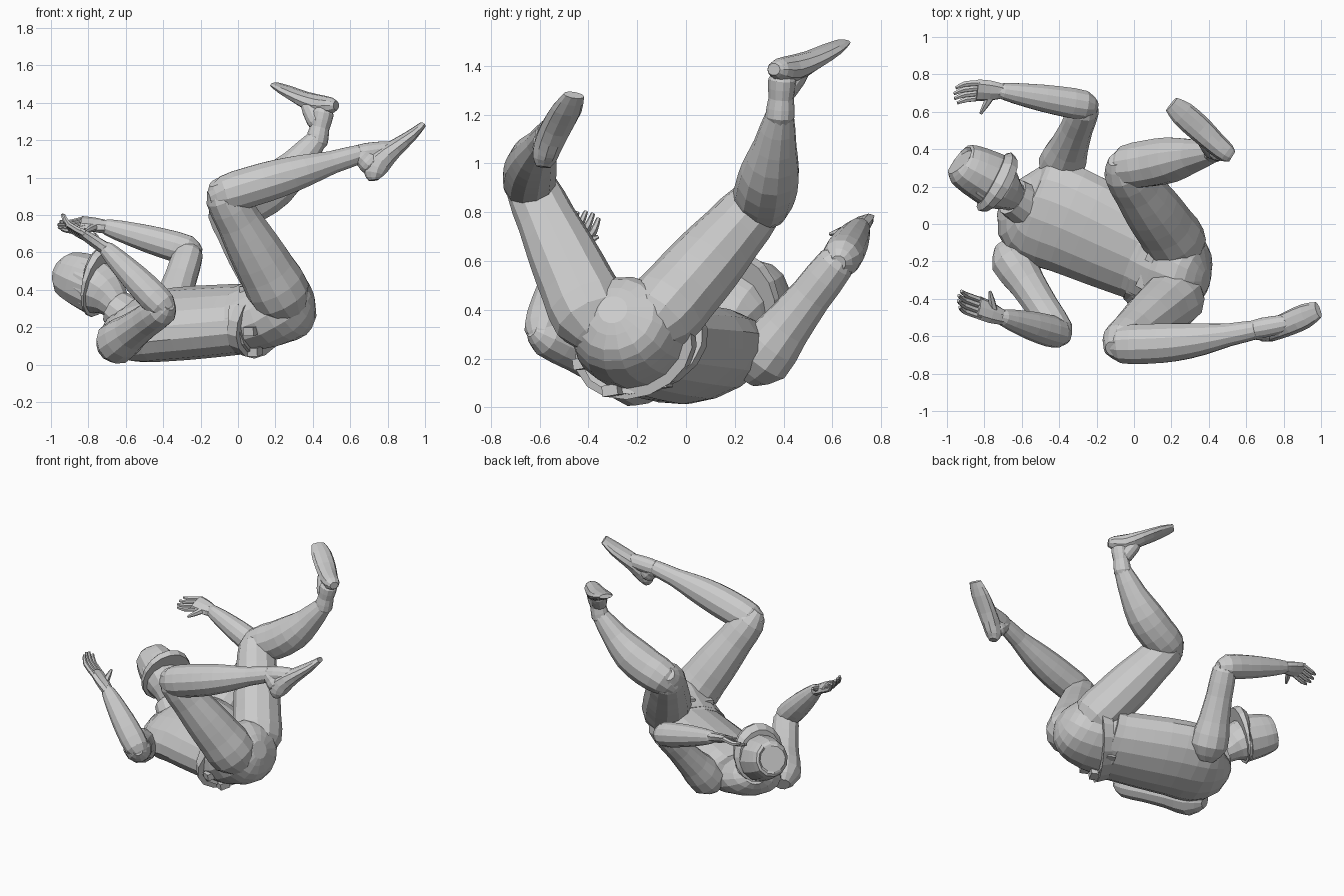
import bpy, bmesh
from math import cos, sin, pi
from mathutils import Vector as V


def catmull(a, b, c, d, t):
    return [0.5 * (2*q + (r-p)*t + (2*p-5*q+4*r-s)*t*t + (3*q-p-3*r+s)*t**3)
            for p, q, r, s in zip(a, b, c, d)]


def loft(name, secs, w, n=12, sub=2):
    """Tube through (x, y, z, half_width, half_thickness) sections; w = width direction."""
    k, pts = len(secs), []
    for i in range(k - 1):
        for j in range(sub):
            pts.append(catmull(secs[max(i-1, 0)], secs[i], secs[i+1], secs[min(i+2, k-1)], j/sub))
    pts.append(secs[-1])
    bm = bmesh.new()
    rings = []
    for i, p in enumerate(pts):
        t = (V(pts[min(i+1, len(pts)-1)][:3]) - V(pts[max(i-1, 0)][:3])).normalized()
        a = V(w)
        a = (a - t * a.dot(t)).normalized()
        b = t.cross(a)
        c = V(p[:3])
        rings.append([bm.verts.new(c + a*cos(2*pi*q/n)*p[3] + b*sin(2*pi*q/n)*p[4]) for q in range(n)])
    for r, s in zip(rings, rings[1:]):
        for q in range(n):
            bm.faces.new((r[q], r[(q+1) % n], s[(q+1) % n], s[q]))
    bm.faces.new(rings[0][::-1])
    bm.faces.new(rings[-1])
    bmesh.ops.recalc_face_normals(bm, faces=bm.faces)
    me = bpy.data.meshes.new(name)
    bm.to_mesh(me)
    bm.free()
    ob = bpy.data.objects.new(name, me)
    bpy.context.collection.objects.link(ob)
    return ob


def limb(name, a, b, radii, w=(0, 1, 0.3), bow=(0, 0, 0)):
    """Round-ended limb segment with radii spread evenly from a to b."""
    a, b, bow = V(a), V(b), V(bow)
    d = (b - a).normalized()
    m = len(radii) - 1
    secs = [(*(a - d*radii[0]*0.85), radii[0]*0.4, radii[0]*0.4)]
    for i, r in enumerate(radii):
        secs.append((*(a.lerp(b, i/m) + bow*sin(pi*i/m)), r, r))
    secs.append((*(b + d*radii[-1]*0.85), radii[-1]*0.4, radii[-1]*0.4))
    return loft(name, secs, w)


def hand(side, wrist, knuckle, tip, w, thumb):
    """Flat palm, four fingers and a thumb."""
    wr, kn, tp, w = V(wrist), V(knuckle), V(tip), V(w).normalized()
    loft(side + "_palm", [(*wr, .042, .036), (*wr.lerp(kn, .5), .06, .032), (*kn, .064, .024)], w, 8)
    for i in range(4):
        o = w * (i - 1.5)
        e = tp - (tp - kn) * (.05 + .1*abs(i - 1.5))
        mid = kn.lerp(e, .55) + (tp - kn).cross(w) * .12
        loft(f"{side}_finger_{i+1}", [(*(kn - (kn-wr)*.15 + o*.03), .017, .017),
             (*(mid + o*.031), .016, .016), (*(e + o*.03), .009, .009)], w, 6)
    th = V(thumb)
    base = wr.lerp(kn, .35)
    loft(side + "_thumb", [(*base, .026, .024), (*base.lerp(th, .6), .018, .018), (*th, .008, .008)], (kn - wr), 6)


# Torso lying on its back, running into the pelvis
across = (.45, .85, .31)
loft("torso", [(-.66, .15, .24, .08, .07), (-.61, .12, .205, .22, .125), (-.52, .08, .195, .30, .165),
               (-.35, .02, .215, .30, .185), (-.15, -.07, .23, .285, .185), (.05, -.16, .245, .265, .18)],
     across, 16)
loft("pelvis", [(.03, -.16, .25, .255, .175), (.16, -.22, .285, .245, .195), (.26, -.26, .34, .22, .21),
                (.34, -.29, .38, .165, .16), (.385, -.30, .40, .06, .06)], across, 16)

# Belt, flared jacket hem and belt pouches
loft("belt", [(.045, -.16, .245, .275, .19), (.095, -.18, .253, .273, .193)], across, 16, 1)
loft("jacket_hem", [(.08, -.18, .245, .27, .188), (.14, -.215, .235, .29, .195)], across, 16, 1)
for i, p in enumerate([(.07, -.42, .18), (.09, -.3, .07), (.12, -.1, .1), (.05, -.31, .4), (.1, -.17, .45)]):
    bpy.ops.mesh.primitive_cube_add(size=1, location=p, rotation=(.15, 0, -.45))
    o = bpy.context.object
    o.name = f"belt_pouch_{i+1}"
    o.scale = (.06, .07, .045)

# Neck, collar and head
loft("collar", [(-.58, .1, .25, .12, .11), (-.65, .145, .30, .105, .1)], across, 12, 1)
loft("head", [(-.56, .1, .24, .085, .085), (-.65, .15, .32, .08, .085), (-.70, .185, .375, .115, .125),
              (-.76, .225, .415, .135, .15), (-.84, .265, .46, .12, .13)], across)

# Brimmed hat: crown and a brim reaching further over the face
tilt = (.5, .87, 0)
loft("hat_crown", [(-.755, .235, .42, .148, .16), (-.85, .285, .458, .135, .145), (-.92, .322, .487, .115, .12),
                   (-.932, .33, .492, .085, .088)], tilt)
loft("hat_brim", [(-.725, .215, .44, .172, .195), (-.745, .227, .448, .178, .2),
                  (-.762, .236, .45, .15, .165)], tilt, 16, 1)

# Legs: thigh, shin and foot of each side
limb("near_thigh", (.235, -.38, .36), (-.075, -.635, .905), [.16, .155, .142, .122, .105])
limb("near_shin", (-.07, -.645, .91), (.65, -.565, 1.125), [.102, .11, .105, .088, .063, .052], bow=(0, -.02, 0))
loft("near_foot", [(.725, -.585, .985, .03, .025), (.725, -.58, 1.02, .05, .055), (.75, -.565, 1.08, .058, .07),
                   (.83, -.53, 1.15, .066, .05), (.92, -.49, 1.22, .066, .033), (.985, -.46, 1.28, .045, .018)],
     (-.35, 1, -.15), 10)
limb("near_heel", (.65, -.565, 1.125), (.71, -.57, 1.07), [.052, .055, .06])
limb("near_instep", (.65, -.562, 1.125), (.82, -.53, 1.15), [.052, .054, .045])

limb("far_thigh", (.24, -.12, .36), (-.055, .29, .83), [.16, .16, .153, .135, .115])
limb("far_shin", (-.045, .305, .825), (.42, .385, 1.2), [.115, .127, .122, .09, .058], bow=(.015, 0, -.05))
limb("far_ankle", (.42, .385, 1.19), (.455, .395, 1.345), [.06, .052, .058])
loft("far_foot", [(.525, .36, 1.385, .03, .025), (.495, .38, 1.385, .052, .045), (.435, .43, 1.385, .06, .058),
                  (.35, .51, 1.42, .07, .042), (.26, .59, 1.465, .068, .028), (.2, .64, 1.495, .045, .015)],
     (.65, .76, 0), 10)
limb("far_instep", (.43, .39, 1.29), (.385, .46, 1.385), [.052, .056, .05])

# Arm on the near side, elbow out and hand raised by the head
limb("near_upper_arm", (-.655, -.19, .113), (-.405, -.575, .295), [.118, .1, .09, .085])
limb("near_forearm", (-.405, -.585, .315), (-.7, -.5, .615), [.08, .082, .068, .045])
hand("near", (-.7, -.5, .615), (-.835, -.445, .70), (-.95, -.39, .81), (.1, 1, -.3), (-.77, -.36, .7))

# Arm on the far side, raised and bent over the head
limb("far_upper_arm", (-.39, .31, .2), (-.265, .615, .59), [.125, .105, .088, .08])
limb("far_forearm", (-.265, .635, .61), (-.70, .71, .735), [.08, .08, .067, .045])
hand("far", (-.70, .71, .735), (-.84, .715, .76), (-.975, .68, .74), (-.1, 1, .5), (-.82, .59, .71))
